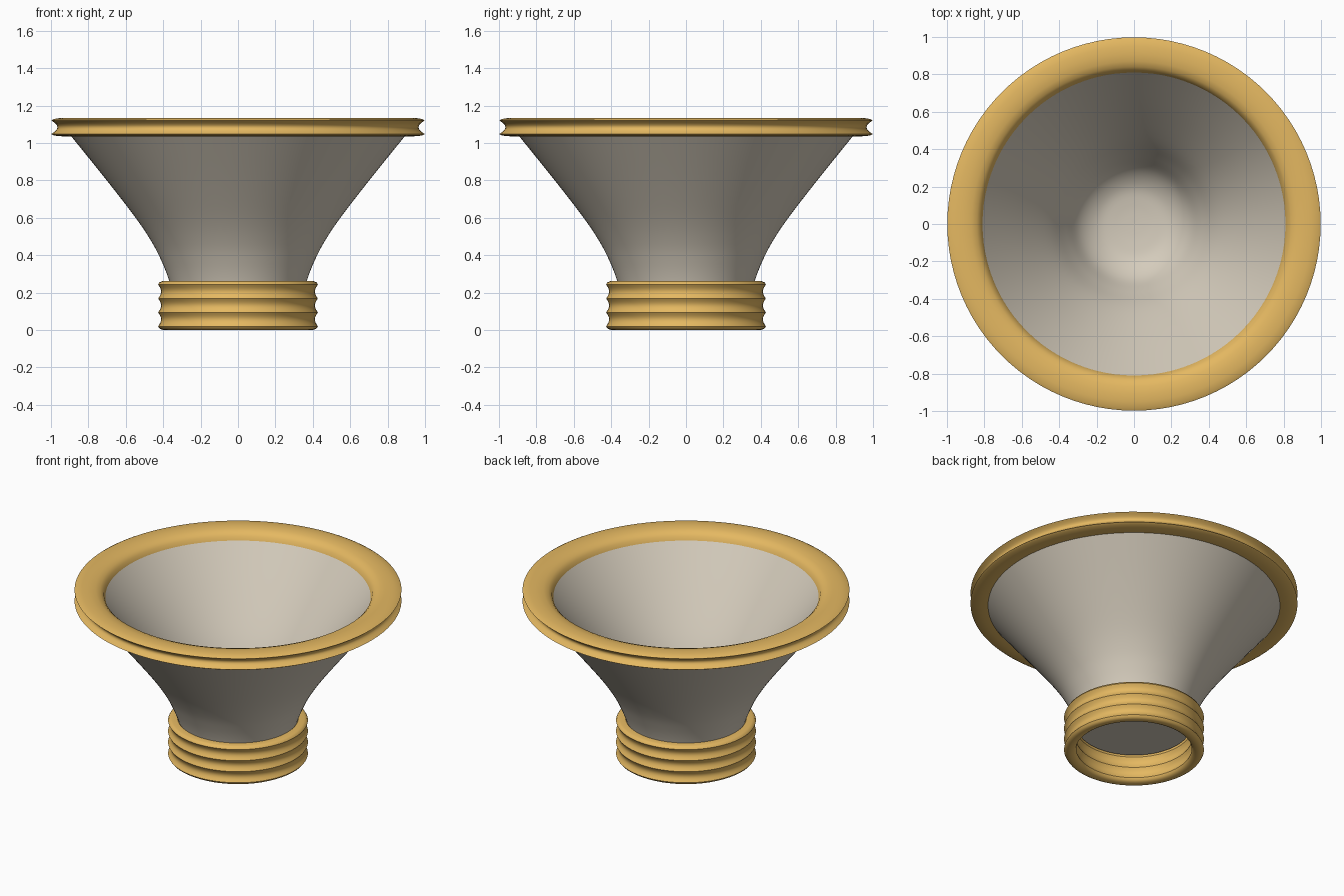
import bpy, bmesh, math

if "Cube" in bpy.data.objects:
    bpy.data.objects.remove(bpy.data.objects["Cube"])

SEG = 96


def material(name, rgb):
    m = bpy.data.materials.new(name)
    m.diffuse_color = (*rgb, 1)
    m.use_nodes = True
    m.node_tree.nodes["Principled BSDF"].inputs["Base Color"].default_value = m.diffuse_color
    return m


gold = material("gold", (0.78, 0.48, 0.12))
stone = material("stone", (0.66, 0.60, 0.50))


def smooth_path(pts, n=5):
    """Catmull-Rom curve through the profile points."""
    p = [pts[0]] + pts + [pts[-1]]
    out = []
    for a, b, c, d in zip(p, p[1:], p[2:], p[3:]):
        for i in range(n):
            t = i / n
            out.append(tuple(0.5 * (2 * b[k] + (c[k] - a[k]) * t
                       + (2 * a[k] - 5 * b[k] + 4 * c[k] - d[k]) * t * t
                       + (3 * b[k] - a[k] - 3 * c[k] + d[k]) * t ** 3) for k in (0, 1)))
    return out + [pts[-1]]


def scallop(r, z0, z1, count, depth, n=8):
    """Concave grooves running from z0 to z1 along radius r."""
    out = []
    for i in range(count * n + 1):
        t = i / n
        out.append((r - depth * abs(math.sin(math.pi * t)), z0 + (z1 - z0) * t / count))
    return out


def lathe(name, profile, mat, closed):
    """Revolve an (r, z) profile round the z axis."""
    bm = bmesh.new()
    vs = [bm.verts.new((r, 0, z)) for r, z in profile]
    es = [bm.edges.new(e) for e in zip(vs, vs[1:])]
    if closed:
        es.append(bm.edges.new((vs[-1], vs[0])))
    bmesh.ops.spin(bm, geom=vs + es, cent=(0, 0, 0), axis=(0, 0, 1),
                   angle=math.tau, steps=SEG, use_duplicate=False)
    bmesh.ops.remove_doubles(bm, verts=bm.verts[:], dist=1e-5)
    bmesh.ops.recalc_face_normals(bm, faces=bm.faces[:])
    me = bpy.data.meshes.new(name)
    bm.to_mesh(me)
    bm.free()
    me.materials.append(mat)
    ob = bpy.data.objects.new(name, me)
    bpy.context.collection.objects.link(ob)
    bpy.ops.object.select_all(action='DESELECT')
    ob.select_set(True)
    bpy.context.view_layer.objects.active = ob
    bpy.ops.object.shade_smooth_by_angle(angle=math.radians(40))


# Flared bowl: thick wall, closed floor
outer = smooth_path([(0.345, 0.18), (0.37, 0.27), (0.405, 0.36), (0.455, 0.46),
                     (0.54, 0.59), (0.69, 0.785), (0.895, 1.04)])
inner = smooth_path([(0.81, 1.075), (0.61, 0.82), (0.455, 0.61), (0.365, 0.46),
                     (0.29, 0.34), (0.20, 0.275), (0.10, 0.255), (0, 0.25)])
lathe("bowl", [(0, 0.18)] + outer + inner, stone, False)

# Rim: grooved outer edge, top rolling down into the bowl
rim = scallop(0.998, 1.048, 1.121, 1, 0.033)
rim += [(0.985, 1.128), (0.95, 1.134), (0.91, 1.135), (0.87, 1.13), (0.84, 1.119),
        (0.82, 1.10), (0.81, 1.075), (0.825, 1.05), (0.86, 1.036), (0.93, 1.035),
        (0.985, 1.04)]
lathe("rim_ring", rim, gold, True)

# Foot: three grooves outside and matching scallops inside
foot = scallop(0.427, 0.02, 0.243, 3, 0.016)
foot += [(0.42, 0.255), (0.405, 0.261), (0.37, 0.261), (0.352, 0.243)]
foot += [(2 * 0.352 - r, z) for r, z in reversed(scallop(0.352, 0.025, 0.243, 3, 0.010))][1:]
foot += [(0.358, 0.012), (0.372, 0.004), (0.39, 0.0), (0.408, 0.002), (0.42, 0.009)]
lathe("foot_ring", foot, gold, True)
